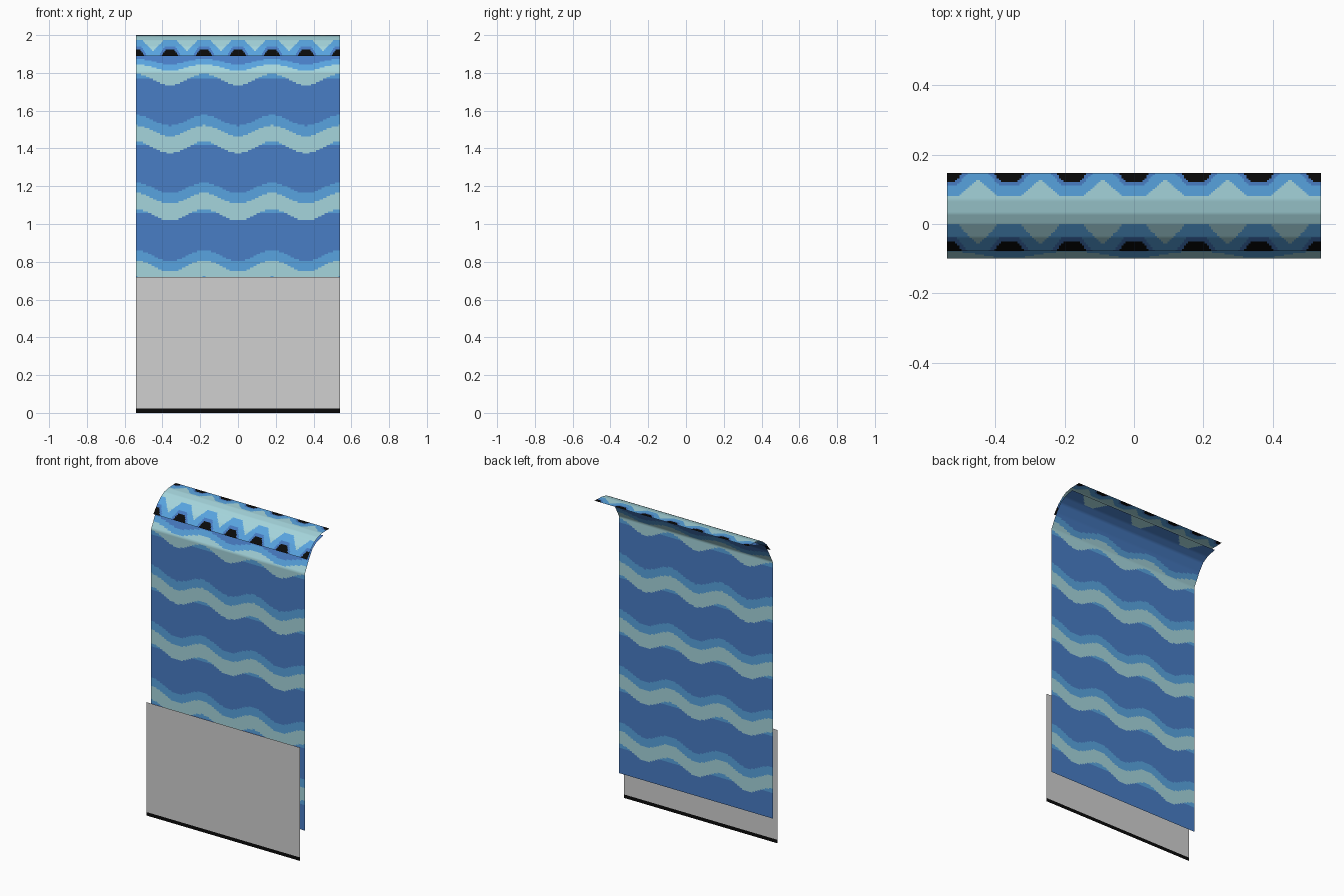
import bpy, bmesh, math
from mathutils import Vector

if "Cube" in bpy.data.objects:
    bpy.data.objects.remove(bpy.data.objects["Cube"])

HALF_W = 0.54      # half width of every sheet
STEP = 0.009       # cell size of the patterned sheets


def srgb(r, g, b):
    f = lambda c: c / 12.92 if c <= 0.04045 else ((c + 0.055) / 1.055) ** 2.4
    return (f(r / 255), f(g / 255), f(b / 255), 1)


COLORS = {
    "deep_blue": srgb(72, 125, 197),
    "mid_blue": srgb(88, 164, 224),
    "pale_aqua": srgb(165, 213, 220),
    "black": srgb(10, 10, 10),
    "grey": srgb(208, 208, 208),
}
MATS = []
for mat_name, col in COLORS.items():
    m = bpy.data.materials.new(mat_name)
    m.diffuse_color = col
    m.use_nodes = True
    m.node_tree.nodes["Principled BSDF"].inputs["Base Color"].default_value = m.diffuse_color
    MATS.append(m)
DEEP, MID, PALE, BLACK, GREY = range(5)


def resample(profile, step):
    """Split a (y, z) polyline into short even pieces."""
    pts = [Vector(profile[0])]
    for a, b in zip(profile, profile[1:]):
        a, b = Vector(a), Vector(b)
        n = max(1, round((b - a).length / step))
        pts += [a.lerp(b, i / n) for i in range(1, n + 1)]
    return pts


def sheet(name, pts, nx, rule):
    """Thin open sheet: a (y, z) profile swept along x, coloured per face."""
    bm = bmesh.new()
    dist = [0.0]
    for a, b in zip(pts, pts[1:]):
        dist.append(dist[-1] + (b - a).length)
    rows = [[bm.verts.new((-HALF_W + 2 * HALF_W * i / nx, p.x, p.y))
             for i in range(nx + 1)] for p in pts]
    for j in range(len(pts) - 1):
        s = (dist[j] + dist[j + 1]) / 2
        for i in range(nx):
            f = bm.faces.new((rows[j][i], rows[j][i + 1],
                              rows[j + 1][i + 1], rows[j + 1][i]))
            f.smooth = True
            c = f.calc_center_median()
            f.material_index = rule(c.x, c.z, s, dist[-1])
    me = bpy.data.meshes.new(name)
    bm.to_mesh(me)
    bm.free()
    for m in MATS:
        me.materials.append(m)
    ob = bpy.data.objects.new(name, me)
    bpy.context.collection.objects.link(ob)
    return ob


def wave_rule(x, z, s, total):
    """Wavy horizontal bands, repeating in height."""
    v = z if z < 1.8 else 1.8 + (z - 1.8) * 1.8
    w = 0.5 - 0.5 * math.cos(2 * math.pi * x / 0.36)   # 0 at trough, 1 at crest
    h = (v - 1.017 + 0.358 * 5) % 0.358                # height above band bottom
    low = 0.061 * w
    if h < min(low, 0.040):
        return DEEP
    if h < low:
        return MID
    if h < 0.090 + 0.057 * w:
        return PALE
    if h < 0.146 + 0.056 * w:
        return MID
    return DEEP


def scallop_rule(x, z, s, total):
    """Rows of dark scallops along the front and back edges."""
    t = abs((x + 0.09) % 0.18 - 0.09)                  # distance to spot centre
    d = min(s / 1.75, total - s)                       # distance to nearer edge
    if d < 0.027 and t < 0.045 - 0.9 * d:
        return BLACK
    if d < 0.038 and t < 0.060 - 0.9 * d:
        return DEEP
    if d < 0.067 - 0.049 * max(0.0, (t - 0.03) / 0.06):
        return MID
    return PALE


NX = round(2 * HALF_W / STEP)

# long hanging panel that bends backwards at the top
panel = resample([(-0.1, 0.175), (-0.1, 1.805), (-0.055, 1.89),
                  (-0.02, 1.94), (0.02, 1.964), (0.085, 1.98)], STEP)
sheet("hanging_panel", panel, NX, wave_rule)

# curved cover lying over the top
cover = resample([(-0.078, 1.889), (-0.038, 1.94), (0.0, 1.973),
                  (0.03, 1.989), (0.07, 1.998), (0.147, 2.0)], 0.005)
sheet("top_cover", cover, NX * 3 // 2, scallop_rule)

# plain front plate with a dark lower border
plate = [Vector((-0.147, z)) for z in (0.0, 0.022, 0.72)]
sheet("front_plate", plate, 1, lambda x, z, s, t: BLACK if z < 0.02 else GREY)
